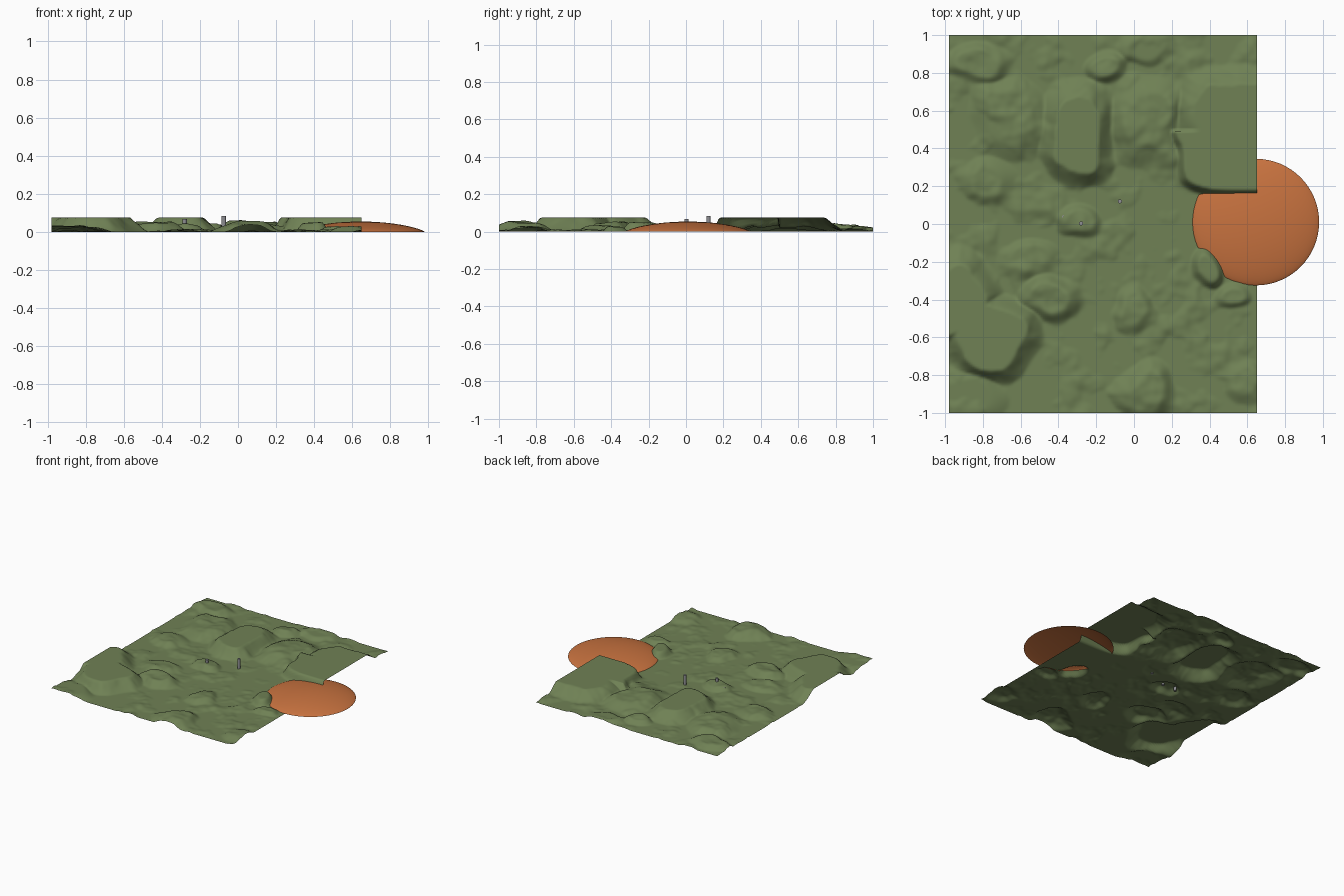
import bpy, bmesh, math
from mathutils import Vector, noise

if "Cube" in bpy.data.objects:
    bpy.data.objects.remove(bpy.data.objects["Cube"])


def material(name, col):
    m = bpy.data.materials.new(name)
    m.diffuse_color = (*col, 1)
    m.use_nodes = True
    m.node_tree.nodes["Principled BSDF"].inputs["Base Color"].default_value = m.diffuse_color
    return m


GREEN = material("grass green", (0.16, 0.22, 0.09))
ORANGE = material("clay orange", (0.58, 0.17, 0.05))
GREY = material("stone grey", (0.28, 0.28, 0.30))


def finish(bm, name, mat, smooth=True):
    me = bpy.data.meshes.new(name)
    bm.to_mesh(me)
    bm.free()
    for p in me.polygons:
        p.use_smooth = smooth
    me.materials.append(mat)
    ob = bpy.data.objects.new(name, me)
    bpy.context.collection.objects.link(ob)
    return ob


# Hills: x, y, x radius, y radius, height
HILLS = [
    (-0.76, -0.60, 0.30, 0.27, 0.085), (-0.95, -0.42, 0.28, 0.30, 0.085),
    (-0.45, -0.40, 0.20, 0.15, 0.045), (-0.90, -0.92, 0.25, 0.20, 0.030),
    (-0.30, 0.48, 0.22, 0.33, 0.085), (0.08, 0.55, 0.24, 0.30, 0.050),
    (-0.65, 0.55, 0.25, 0.25, 0.040), (-0.83, 0.84, 0.17, 0.13, 0.035),
    (-0.15, 0.83, 0.13, 0.12, 0.035), (0.08, 0.94, 0.20, 0.10, 0.025),
    (0.00, -0.45, 0.12, 0.16, 0.030), (0.06, -0.90, 0.18, 0.17, 0.040),
    (0.38, -0.23, 0.10, 0.11, 0.048), (0.53, -0.37, 0.12, 0.09, 0.025),
    (0.59, -0.83, 0.15, 0.14, 0.025), (-0.29, 0.00, 0.14, 0.10, 0.035),
    (-0.55, -0.18, 0.18, 0.13, 0.025), (-0.78, 0.22, 0.20, 0.16, 0.030),
]


def ease(t):
    t = min(1, max(0, t))
    return t * t * (3 - 2 * t)


def height(x, y):
    # wobble the outlines so hills look natural
    wx = x + 0.05 * noise.noise((x * 5, y * 5, 3))
    wy = y + 0.05 * noise.noise((x * 5, y * 5, 8))
    z = 0
    for cx, cy, rx, ry, h in HILLS:
        d = math.hypot((wx - cx) / rx, (wy - cy) / ry)
        z = max(z, h * ease((1 - d) * 1.9))
    # wide plateau with a steep edge beside the dome
    d = (abs((wx - 0.62) / 0.42) ** 4 + abs((y - 0.50) / 0.36) ** 4) ** 0.25
    z = max(z, 0.08 * ease((1 - d) * (8 if y < 0.5 else 2.6)))
    # fine lumps, kept away from the dome
    away = ease((math.hypot(x - 0.645, y - 0.01) - 0.30) / 0.15)
    lump = noise.fractal(Vector((x * 5, y * 5, 1)), 1.0, 2.0, 3)
    z += away * 0.022 * max(-0.2, lump)
    return min(0.075, max(0.0, z))


# Terrain sheet
X0, X1, NX, NY = -0.98, 0.65, 150, 184
bm = bmesh.new()
rows = []
for j in range(NY + 1):
    y = -1 + 2 * j / NY
    row = []
    for i in range(NX + 1):
        x = X0 + (X1 - X0) * i / NX
        row.append(bm.verts.new((x, y, height(x, y))))
    rows.append(row)
for j in range(NY):
    for i in range(NX):
        bm.faces.new((rows[j][i], rows[j][i + 1], rows[j + 1][i + 1], rows[j + 1][i]))
finish(bm, "terrain", GREEN)

# Shallow open dome
R, H, SEG, RINGS = 0.335, 0.054, 64, 16
bm = bmesh.new()
top = bm.verts.new((0.645, 0.01, H))
prev = None
for k in range(1, RINGS + 1):
    t = math.sin(k / RINGS * math.pi / 2)
    z = H * max(0, 1 - t * t) ** 0.75
    ring = [bm.verts.new((0.645 + R * t * math.cos(a), 0.01 + R * t * math.sin(a), z))
            for a in (2 * math.pi * s / SEG for s in range(SEG))]
    for s in range(SEG):
        n = (s + 1) % SEG
        if prev:
            bm.faces.new((prev[s], ring[s], ring[n], prev[n]))
        else:
            bm.faces.new((top, ring[s], ring[n]))
    prev = ring
finish(bm, "dome", ORANGE)

# Small stone posts: x, y, bottom, top
for n, (x, y, z0, z1) in enumerate([(-0.075, 0.12, 0.0, 0.084),
                                    (-0.37, 0.037, 0.0, 0.03),
                                    (-0.28, 0.003, 0.03, 0.068)]):
    bm = bmesh.new()
    bmesh.ops.create_cone(bm, cap_ends=True, segments=12, radius1=0.011,
                          radius2=0.011, depth=z1 - z0)
    bmesh.ops.translate(bm, verts=bm.verts, vec=(x, y, (z0 + z1) / 2))
    finish(bm, f"post_{n + 1}", GREY, False)
